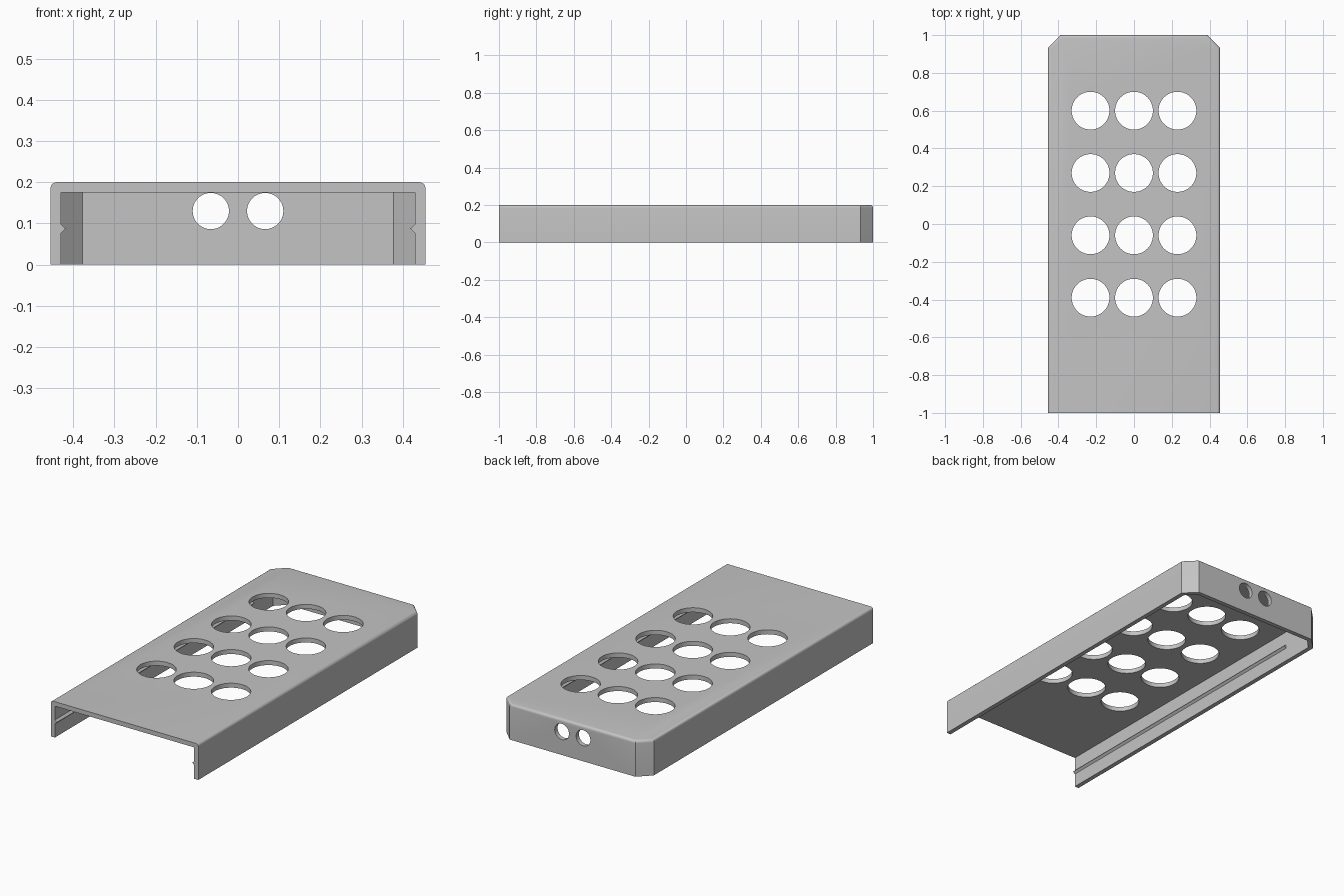
import bpy, bmesh, math
from mathutils import Matrix

cube = bpy.data.objects.get("Cube")
if cube:
    bpy.data.objects.remove(cube, do_unlink=True)

W, L, H, T = 0.455, 1.0, 0.2, 0.025   # half width, half length, height, wall
CHAMFER = 0.067

grey = bpy.data.materials.new("light grey")
grey.use_nodes = True
colour = (0.55, 0.55, 0.55, 1)
grey.diffuse_color = colour
grey.node_tree.nodes["Principled BSDF"].inputs["Base Color"].default_value = colour


def add_object(name, bm):
    bmesh.ops.recalc_face_normals(bm, faces=bm.faces)
    mesh = bpy.data.meshes.new(name)
    bm.to_mesh(mesh)
    bm.free()
    mesh.materials.append(grey)
    obj = bpy.data.objects.new(name, mesh)
    bpy.context.collection.objects.link(obj)
    return obj


def prism(points, offset):
    bm = bmesh.new()
    face = bm.faces.new([bm.verts.new(p) for p in points])
    top = bmesh.ops.extrude_face_region(bm, geom=[face])["geom"]
    verts = [g for g in top if isinstance(g, bmesh.types.BMVert)]
    bmesh.ops.translate(bm, vec=offset, verts=verts)
    return bm


def tray_outline(half, front, back, cut, z):
    return [(-half, front, z), (half, front, z), (half, back - cut, z),
            (half - cut, back, z), (cut - half, back, z), (-half, back - cut, z)]


# Outer body with rounded top edges, square at the open front
bm = prism(tray_outline(W, -L, L, CHAMFER, 0), (0, 0, H))
rim = [e for e in bm.edges if all(v.co.z > H - 0.001 for v in e.verts)
       and not all(v.co.y < 0.001 - L for v in e.verts)]
bmesh.ops.bevel(bm, geom=rim, offset=0.015, segments=5, profile=0.5,
                affect='EDGES')
cover = add_object("cover_shell", bm)

# Cavity open at the bottom and front
inner_cut = CHAMFER - T * (2 - math.sqrt(2))
cutters = [add_object("cavity_cutter", prism(
    tray_outline(W - T, -L - 0.1, L - T, inner_cut, -0.1), (0, 0, H - T + 0.1)))]

# Round holes through the top and the back wall
bm = bmesh.new()
for x in (-0.23, 0, 0.23):
    for row in range(4):
        bmesh.ops.create_cone(bm, cap_ends=True, segments=64, radius1=0.1,
                              radius2=0.1, depth=0.12,
                              matrix=Matrix.Translation((x, 0.6 - 0.33 * row, H)))
for x in (-0.066, 0.066):
    bmesh.ops.create_cone(bm, cap_ends=True, segments=48, radius1=0.044,
                          radius2=0.044, depth=0.2,
                          matrix=Matrix.Translation((x, L, 0.13))
                          @ Matrix.Rotation(math.pi / 2, 4, 'X'))
cutters.append(add_object("hole_cutter", bm))

for cutter in cutters:
    cutter.hide_render = True
    mod = cover.modifiers.new(cutter.name, 'BOOLEAN')
    mod.operation, mod.solver, mod.object = 'DIFFERENCE', 'EXACT', cutter
    bpy.context.view_layer.objects.active = cover
    bpy.ops.object.modifier_apply(modifier=mod.name)
    bpy.data.objects.remove(cutter, do_unlink=True)

# Snap ribs along the inside of both side walls
for name, side in (("left_snap_rib", 1), ("right_snap_rib", -1)):
    base = side * (W - T + 0.002)
    tip = side * (W - T - 0.012)
    add_object(name, prism([(base, -L, 0.074), (tip, -L, 0.087), (base, -L, 0.1)],
                           (0, 1.74, 0)))

bpy.ops.object.select_all(action='DESELECT')
cover.select_set(True)
bpy.context.view_layer.objects.active = cover
bpy.ops.object.shade_smooth_by_angle(angle=math.radians(30))
